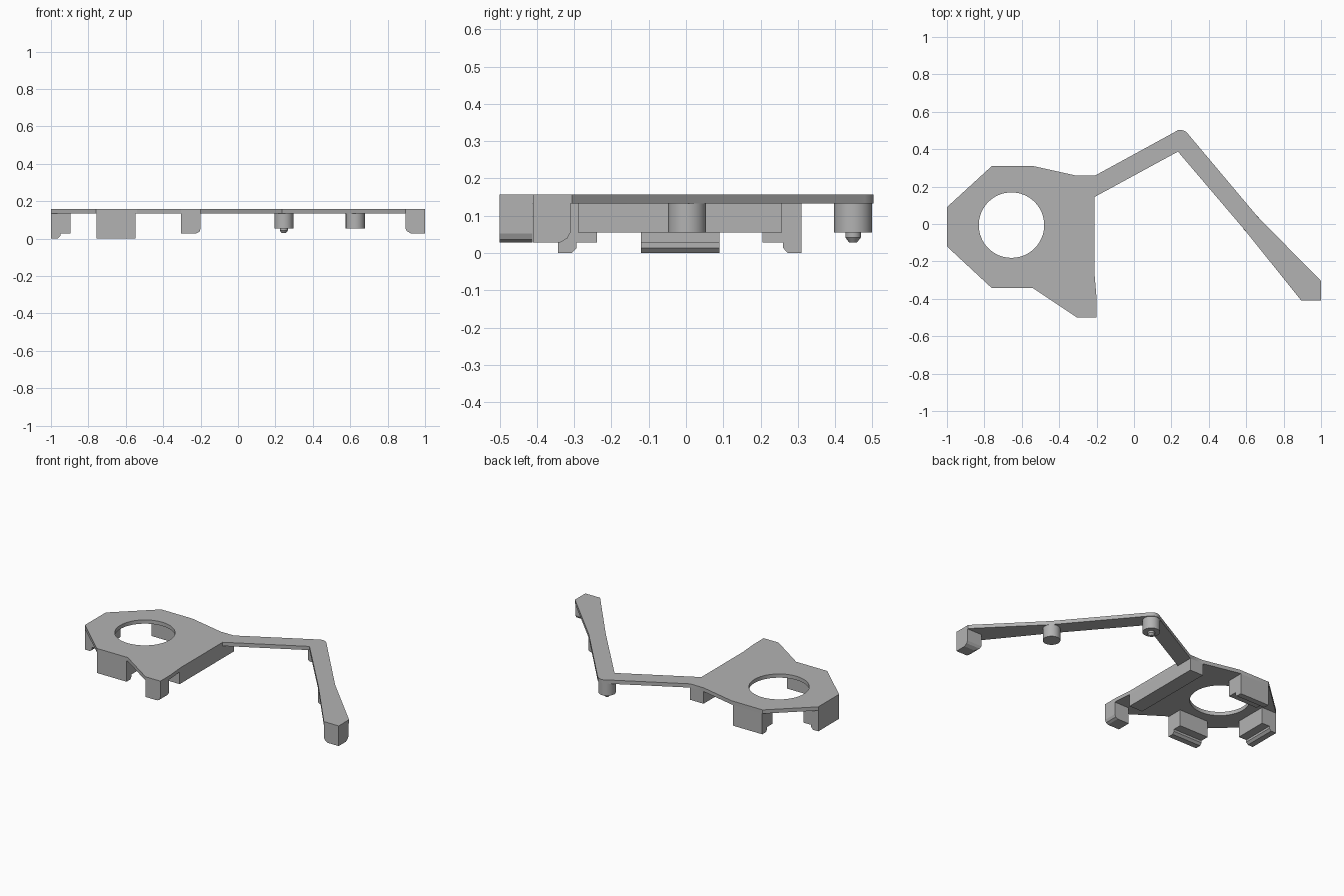
import bpy, bmesh, math
from mathutils import Vector, Matrix

if "Cube" in bpy.data.objects:
    bpy.data.objects.remove(bpy.data.objects["Cube"])

TOP, UNDER, REST = 0.157, 0.133, 0.055

grey = bpy.data.materials.new("plain grey")
grey.diffuse_color = (0.45, 0.45, 0.45, 1)
grey.use_nodes = True
grey.node_tree.nodes["Principled BSDF"].inputs["Base Color"].default_value = grey.diffuse_color


def finish(name, bm):
    bmesh.ops.recalc_face_normals(bm, faces=bm.faces)
    mesh = bpy.data.meshes.new(name)
    bm.to_mesh(mesh)
    bm.free()
    ob = bpy.data.objects.new(name, mesh)
    bpy.context.collection.objects.link(ob)
    mesh.materials.append(grey)
    return ob


def extrude(name, points, vec):
    """Extrude a closed 3D polygon along a vector."""
    bm = bmesh.new()
    face = bm.faces.new([bm.verts.new(p) for p in points])
    res = bmesh.ops.extrude_face_region(bm, geom=[face])
    verts = [g for g in res["geom"] if isinstance(g, bmesh.types.BMVert)]
    bmesh.ops.translate(bm, verts=verts, vec=vec)
    return finish(name, bm)


def smooth(ob):
    bpy.ops.object.select_all(action='DESELECT')
    ob.select_set(True)
    bpy.context.view_layer.objects.active = ob
    bpy.ops.object.shade_smooth_by_angle(angle=math.radians(30))


def post(name, x, y, r1, r2, z0, z1):
    """Round post with radius r1 at the bottom and r2 at the top."""
    bm = bmesh.new()
    bmesh.ops.create_cone(bm, cap_ends=True, segments=40, radius1=r1, radius2=r2,
                          depth=z1 - z0,
                          matrix=Matrix.Translation((x, y, (z0 + z1) / 2)))
    smooth(finish(name, bm))


# Plate with its bent arm and round opening
outline = [(-1, .09), (-.76, .31), (-.54, .31), (-.305, .258), (-.21, .258),
           (.215, .49), (.235, .502), (.255, .503), (.275, .495), (.29, .48),
           (.66, .04), (1, -.305), (1, -.41), (.895, -.41), (.59, -.03),
           (.235, .387), (-.21, .145), (-.21, -.28), (-.2, -.4), (-.2, -.5),
           (-.305, -.5), (-.54, -.343), (-.76, -.343), (-1, -.12)]
hole = [(-.655 + .175 * math.cos(i * math.tau / 64),
         -.006 + .175 * math.sin(i * math.tau / 64)) for i in range(64)]
curve = bpy.data.curves.new("plate", 'CURVE')
curve.dimensions = '2D'
curve.fill_mode = 'BOTH'
curve.extrude = (TOP - UNDER) / 2
for pts in (outline, hole):
    sp = curve.splines.new('POLY')
    sp.points.add(len(pts) - 1)
    for p, (x, y) in zip(sp.points, pts):
        p.co = (x, y, 0, 1)
    sp.use_cyclic_u = True
plate = bpy.data.objects.new("plate", curve)
plate.location.z = (TOP + UNDER) / 2
bpy.context.collection.objects.link(plate)
curve.materials.append(grey)
bpy.context.view_layer.objects.active = plate
plate.select_set(True)
bpy.ops.object.convert(target='MESH')
smooth(plate)

# Three clip legs around the opening: depth inward from the rim, and height
clip = [(0, UNDER), (0, 0), (.037, 0), (.05, .014), (.05, .028),
        (.105, .028), (.105, UNDER)]
for name, start, inward, along in (
        ("left_clip", (-1, -.12), (1, 0), (0, .21)),
        ("back_clip", (-.757, .31), (0, -1), (.208, 0)),
        ("front_clip", (-.757, -.343), (0, 1), (.208, 0))):
    extrude(name, [(start[0] + inward[0] * d, start[1] + inward[1] * d, z)
                   for d, z in clip], Vector((*along, 0)))

# Stiffening bar below the straight edge
bar = [(-.305, -.29), (-.21, -.29), (-.21, .258), (-.305, .258)]
extrude("edge_bar", [(x, y, REST) for x, y in bar], Vector((0, 0, UNDER - REST)))

# Front corner foot, bevelled on its lower right edge
foot = [(-.305, UNDER), (-.305, .028), (-.222, .028), (-.207, .036),
        (-.2, .052), (-.2, UNDER)]
extrude("corner_foot", [(x, -.5, z) for x, z in foot], Vector((0, .088, 0)))

# Foot at the tip of the arm, bevelled on its lower inner corner
bm = bmesh.new()
rings = []
for z, d in ((UNDER, 0), (.055, 0), (.04, .008), (.028, .028)):
    rings.append([bm.verts.new((x, y, z)) for x, y in (
        (.895 + d, -.41), (1, -.41), (1, -.31 - d), (.895 + d, -.31 - d))])
for a, b in zip(rings, rings[1:]):
    for i in range(4):
        j = (i + 1) % 4
        bm.faces.new((a[i], a[j], b[j], b[i]))
bm.faces.new(rings[0])
bm.faces.new(rings[-1])
finish("arm_foot", bm)

# Round posts under the arm, the first with a locating pin
post("bend_post", .245, .448, .051, .051, REST, UNDER)
post("bend_pin", .245, .448, .021, .021, .042, REST)
post("bend_pin_tip", .245, .448, .011, .021, .029, .042)
post("arm_post", .627, .003, .051, .051, REST, UNDER)
